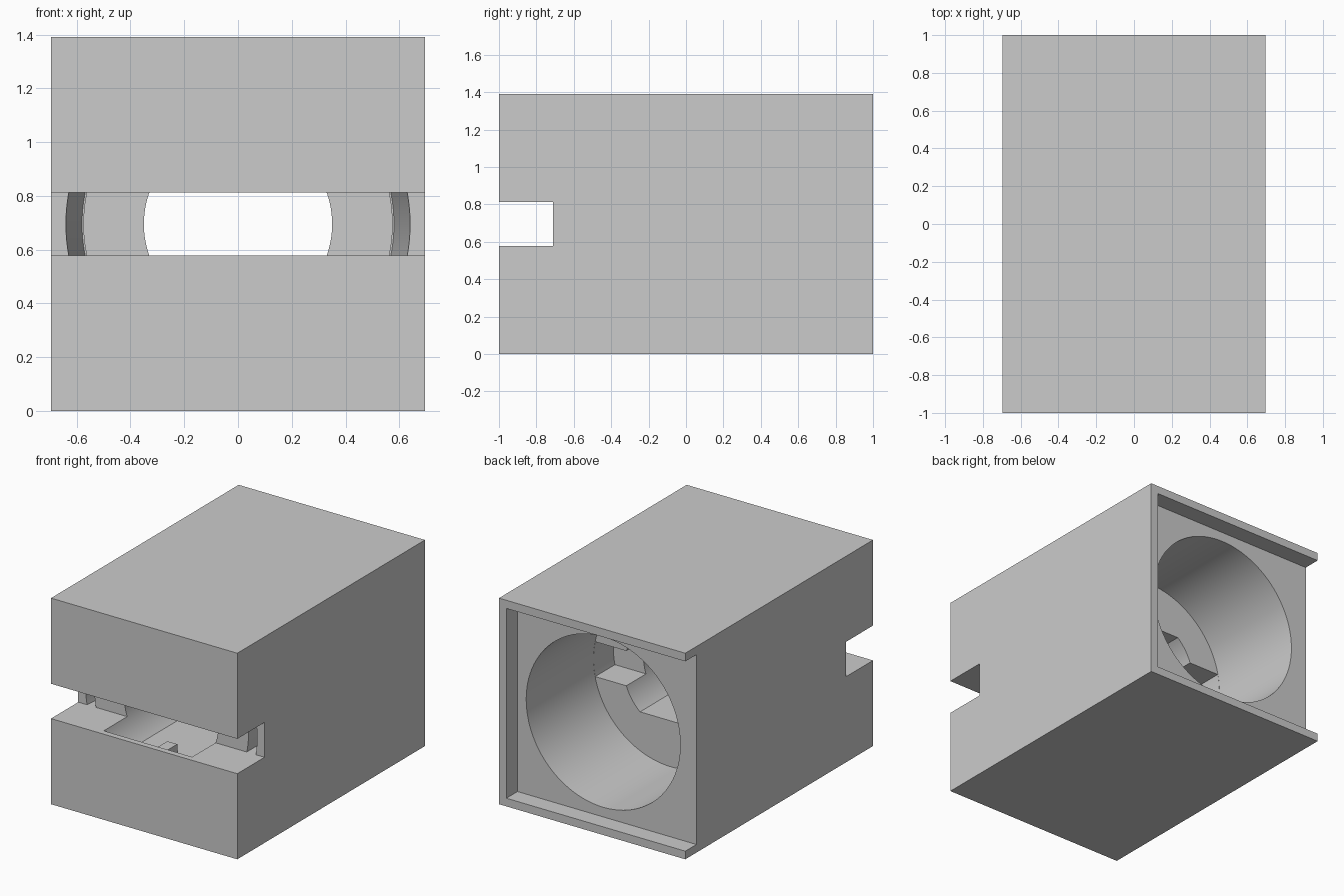
import bpy
import bmesh
import math

cube = bpy.data.objects.get("Cube")
if cube:
    bpy.data.objects.remove(cube, do_unlink=True)

MID = 0.695            # half width, half height and axis height
SLOT = 0.1175          # half height of the strap slot

gray = bpy.data.materials.new("light gray")
gray.use_nodes = True
gray.diffuse_color = (0.6, 0.6, 0.6, 1)
gray.node_tree.nodes["Principled BSDF"].inputs["Base Color"].default_value = (0.6, 0.6, 0.6, 1)


def finish(name, bm):
    bmesh.ops.recalc_face_normals(bm, faces=bm.faces)
    mesh = bpy.data.meshes.new(name)
    bm.to_mesh(mesh)
    bm.free()
    mesh.materials.append(gray)
    obj = bpy.data.objects.new(name, mesh)
    bpy.context.collection.objects.link(obj)
    return obj


def box(name, x0, x1, y0, y1, z0, z1):
    bm = bmesh.new()
    bmesh.ops.create_cube(bm, size=1)
    for v in bm.verts:
        v.co = (x0 + (v.co.x + 0.5) * (x1 - x0),
                y0 + (v.co.y + 0.5) * (y1 - y0),
                z0 + (v.co.z + 0.5) * (z1 - z0))
    return finish(name, bm)


def outline(radius, half_height, steps):
    """Circle cut off by flats above and below the axis."""
    if half_height >= radius:
        angles = [math.tau * i / (2 * steps) for i in range(2 * steps)]
    else:
        a = math.asin(half_height / radius)
        side = [-a + 2 * a * i / steps for i in range(steps + 1)]
        angles = side + [t + math.pi for t in side]
    return [(radius * math.cos(t), MID + radius * math.sin(t)) for t in angles]


def round_bar(name, y0, y1, r0, r1=None, half_height=9, steps=48):
    """Round or flatted bar along y, optionally tapered."""
    bm = bmesh.new()
    rings = []
    for y, r in ((y0, r0), (y1, r1 or r0)):
        rings.append([bm.verts.new((x, y, z)) for x, z in outline(r, half_height, steps)])
    a, b = rings
    for i in range(len(a)):
        j = (i + 1) % len(a)
        bm.faces.new((a[i], a[j], b[j], b[i]))
    bm.faces.new(a)
    bm.faces.new(b[::-1])
    return finish(name, bm)


def combine(target, other, operation="DIFFERENCE"):
    other.hide_render = True
    mod = target.modifiers.new(other.name, "BOOLEAN")
    mod.operation = operation
    mod.solver = "EXACT"
    mod.object = other
    bpy.context.view_layer.objects.active = target
    bpy.ops.object.modifier_apply(modifier=mod.name)
    bpy.data.objects.remove(other, do_unlink=True)


# Main block
housing = box("housing", -MID, MID, -1, 1, 0, 2 * MID)

# Tapered curved gaps around a round core
combine(housing, round_bar("gap_cutter", -0.71, -0.1, 0.64, 0.58, SLOT, 24))
combine(housing, round_bar("core", -0.75, -0.07, 0.575), "UNION")

# Slot across the front
combine(housing, box("slot_cutter", -1, 1, -1.1, -0.71, MID - SLOT, MID + SLOT))

# Wide bore from the back, with a cross pocket in its floor
combine(housing, round_bar("bore_cutter", 0.165, 1.1, 0.575))
combine(housing, round_bar("pocket_cutter", -0.045, 0.3, 0.574, half_height=SLOT, steps=24))

# Inner hole with flat top and bottom
combine(housing, round_bar("hole_cutter", -0.96, 0.3, 0.35, half_height=0.266))

# Sliding lid recess, open on one side
combine(housing, box("lid_cutter", -1, 0.64, 0.882, 1.1, 0.055, 2 * MID - 0.055))

# Small key on the floor of the inner hole
key = box("locating_key", -0.037, 0.037, -0.97, -0.7, 0.42, 0.486)

# Smooth bores, sharp edges
bpy.ops.object.select_all(action="DESELECT")
for obj in (housing, key):
    obj.select_set(True)
bpy.context.view_layer.objects.active = housing
bpy.ops.object.shade_smooth_by_angle(angle=math.radians(30))
